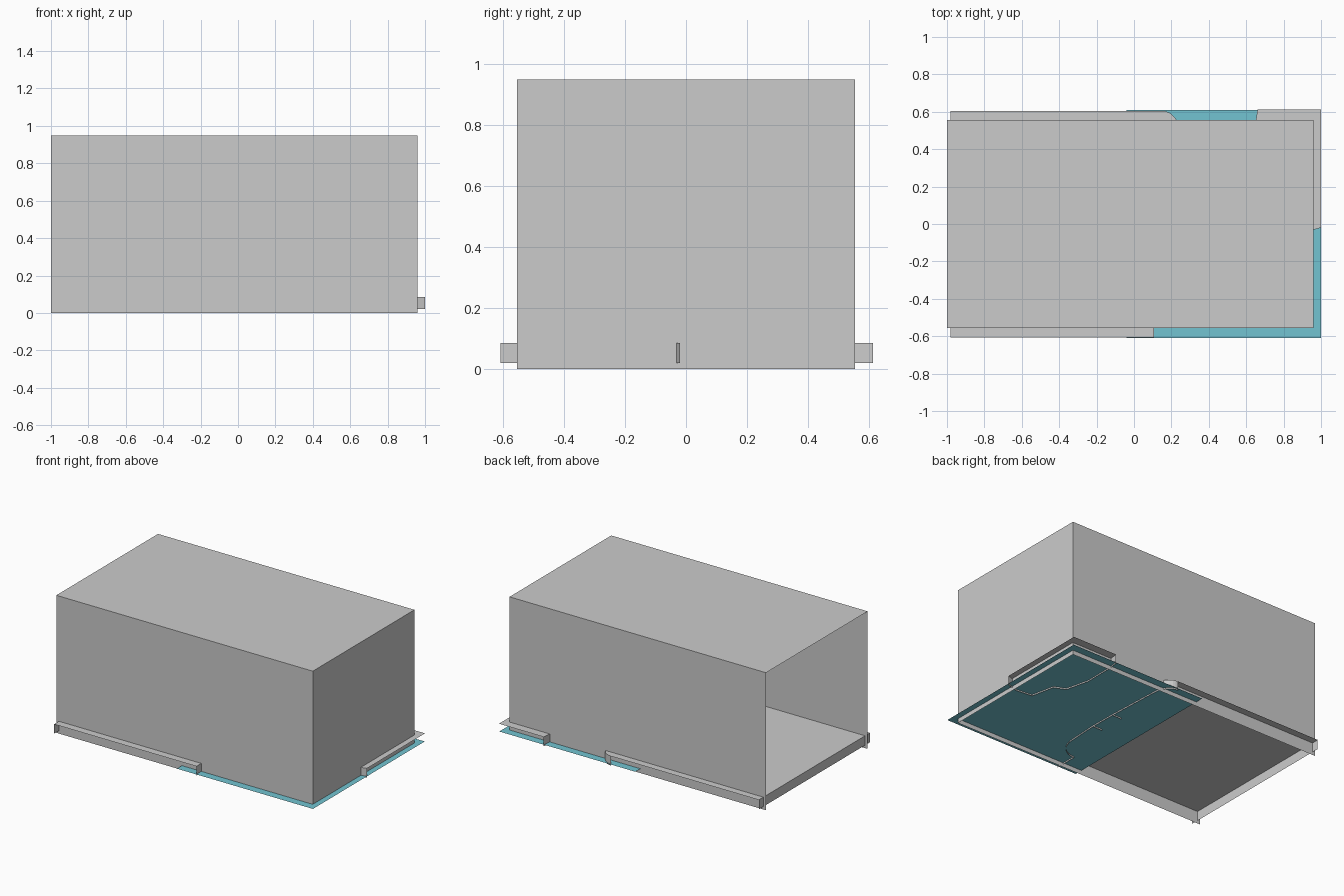
import bpy, bmesh, math

if "Cube" in bpy.data.objects:
    bpy.data.objects.remove(bpy.data.objects["Cube"])

LAND_TOP, LAND_BOTTOM, WATER_Z = 0.085, 0.02, 0.03


def finish(name, bm):
    bm.normal_update()
    me = bpy.data.meshes.new(name)
    bm.to_mesh(me)
    bm.free()
    ob = bpy.data.objects.new(name, me)
    bpy.context.collection.objects.link(ob)
    return ob


def skirt(bm, path):
    """Vertical wall hanging from the land edge along a path."""
    for (x0, y0), (x1, y1) in zip(path, path[1:]):
        bm.faces.new([bm.verts.new(c) for c in (
            (x0, y0, LAND_BOTTOM), (x1, y1, LAND_BOTTOM),
            (x1, y1, LAND_TOP), (x0, y0, LAND_TOP))])


def land(name, bank, corners, extra_walls=()):
    """Flat ground sheet with walls only along the bank and extra paths."""
    bm = bmesh.new()
    bm.faces.new([bm.verts.new((x, y, LAND_TOP)) for x, y in bank + corners])
    for path in [bank, *extra_walls]:
        skirt(bm, path)
    bmesh.ops.remove_doubles(bm, verts=bm.verts, dist=1e-4)
    return finish(name, bm)


def arc(cx, cy, rx, ry, a0, a1, n=8):
    return [(cx + rx * math.cos(math.radians(a0 + (a1 - a0) * i / n)),
             cy + ry * math.sin(math.radians(a0 + (a1 - a0) * i / n)))
            for i in range(n + 1)]


# Outer shell: thin box, open at the bottom and at the left end
bm = bmesh.new()
bmesh.ops.create_cube(bm, size=1)
for v in bm.verts:
    v.co = (v.co.x * 1.96 - 0.02, v.co.y * 1.11, (v.co.z + 0.5) * 0.95)
bm.normal_update()
bmesh.ops.delete(bm, geom=[f for f in bm.faces if f.normal.z < -0.5 or f.normal.x < -0.5],
                 context='FACES_ONLY')
finish("outer_shell", bm)

# Main ground: rounded bank on the water side, end wall on the left
main_bank = ([(0.108, -0.608)]
             + arc(0.108, -0.29, 0.147, 0.162, -90, 0)
             + [(0.265, -0.08), (0.262, 0.105)]
             + arc(0.15, 0.49, 0.095, 0.115, 0, 90))
left_corners = [(-0.98, 0.605), (-0.98, -0.608)]
step_sides = [[(0.265, -0.08), (0.193, -0.08)], [(0.262, 0.105), (0.19, 0.105)]]
land("main_ground", main_bank, left_corners, [left_corners, *step_sides])

# Far corner ground: jagged bank
corner_bank = [(0.66, 0.613), (0.65, 0.54), (0.648, 0.33), (0.688, 0.166),
               (0.765, 0.133), (0.80, -0.03), (0.915, -0.043), (1.0, -0.02)]
far = land("corner_ground", corner_bank[::-1], [(1.0, 0.613)])

# Water sheet
bm = bmesh.new()
bm.faces.new([bm.verts.new((x, y, WATER_Z)) for x, y in
              ((-0.04, -0.61), (1, -0.61), (1, 0.61), (-0.04, 0.61))])
water = finish("water", bm)
mat = bpy.data.materials.new("water_teal")
mat.diffuse_color = (0.17, 0.55, 0.64, 1)
mat.use_nodes = True
mat.node_tree.nodes["Principled BSDF"].inputs["Base Color"].default_value = mat.diffuse_color
water.data.materials.append(mat)
